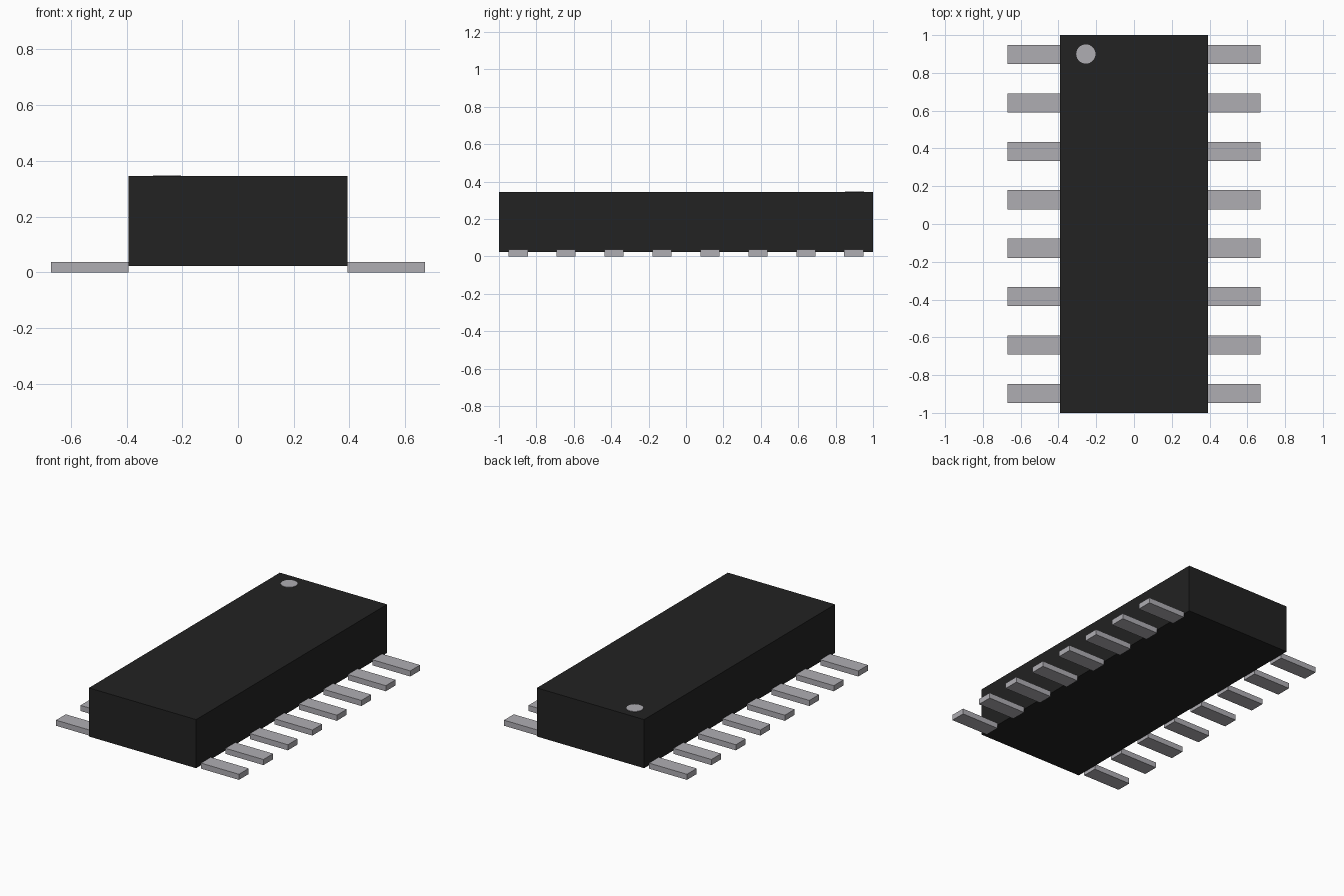
import bpy
import bmesh
from mathutils import Matrix, Vector

cube = bpy.data.objects.get("Cube")
if cube:
    bpy.data.objects.remove(cube, do_unlink=True)


def make_material(name, color):
    mat = bpy.data.materials.new(name)
    mat.use_nodes = True
    mat.diffuse_color = color
    mat.node_tree.nodes["Principled BSDF"].inputs["Base Color"].default_value = color
    return mat


def add_object(name, bm, mat):
    mesh = bpy.data.meshes.new(name)
    bm.to_mesh(mesh)
    bm.free()
    mesh.materials.append(mat)
    obj = bpy.data.objects.new(name, mesh)
    bpy.context.collection.objects.link(obj)
    return obj


def add_box(name, low, high, mat):
    low, high = Vector(low), Vector(high)
    bm = bmesh.new()
    matrix = Matrix.Translation((low + high) / 2) @ Matrix.Diagonal((*(high - low), 1))
    bmesh.ops.create_cube(bm, size=1, matrix=matrix)
    return add_object(name, bm, mat)


black = make_material("black plastic", (0.016, 0.016, 0.016, 1))
metal = make_material("grey metal", (0.43, 0.42, 0.45, 1))

BODY_X, BODY_LOW, BODY_TOP = 0.393, 0.023, 0.345
PIN_END, PIN_WIDTH, PIN_HEIGHT = 0.671, 0.102, 0.037
PIN_COUNT, PIN_FIRST = 8, 0.897

# Chip body
add_box("body", (-BODY_X, -1, BODY_LOW), (BODY_X, 1, BODY_TOP), black)

# Flat pins along both long sides
pitch = 2 * PIN_FIRST / (PIN_COUNT - 1)
for side, label in ((-1, "right"), (1, "left")):
    x_low, x_high = sorted((side * BODY_X, side * PIN_END))
    for i in range(PIN_COUNT):
        y = PIN_FIRST - i * pitch
        add_box(f"{label}_pin_{i + 1}", (x_low, y - PIN_WIDTH / 2, 0),
                (x_high, y + PIN_WIDTH / 2, PIN_HEIGHT), metal)

# Round marker for the first pin
bm = bmesh.new()
bmesh.ops.create_cone(bm, cap_ends=True, segments=32, radius1=0.051, radius2=0.051,
                      depth=0.004, matrix=Matrix.Translation((-0.255, 0.9, BODY_TOP + 0.001)))
add_object("first_pin_marker", bm, metal)
